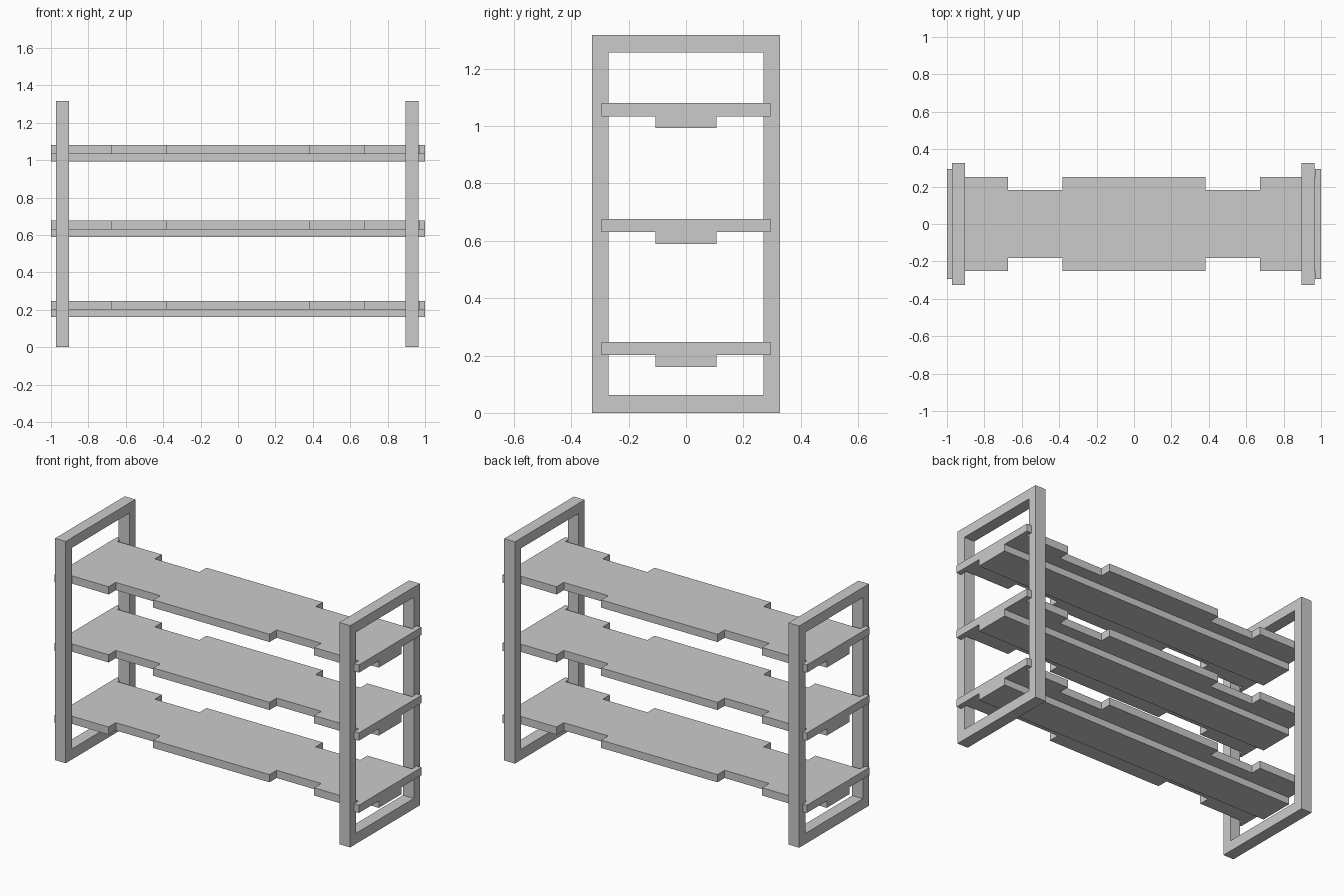
import bpy, bmesh
from mathutils import Vector

if "Cube" in bpy.data.objects:
    bpy.data.objects.remove(bpy.data.objects["Cube"])


def prism(name, outline, depth):
    """Solid from a closed 3D outline, pushed along the depth vector."""
    bm = bmesh.new()
    face = bm.faces.new([bm.verts.new(p) for p in outline])
    ext = bmesh.ops.extrude_face_region(bm, geom=[face])
    moved = [g for g in ext["geom"] if isinstance(g, bmesh.types.BMVert)]
    bmesh.ops.translate(bm, verts=moved, vec=Vector(depth))
    bmesh.ops.recalc_face_normals(bm, faces=bm.faces)
    return finish(name, bm)


def finish(name, bm):
    mesh = bpy.data.meshes.new(name)
    bm.to_mesh(mesh)
    bm.free()
    obj = bpy.data.objects.new(name, mesh)
    bpy.context.collection.objects.link(obj)
    return obj


def rectangle(bm, x, y, z0, z1):
    return [bm.verts.new(p) for p in ((x, -y, z0), (x, y, z0), (x, y, z1), (x, -y, z1))]


def end_frame(name, x0, x1):
    """Upright rectangular ring in the y-z plane."""
    bm = bmesh.new()
    outer = [rectangle(bm, x, 0.327, 0, 1.317) for x in (x0, x1)]
    inner = [rectangle(bm, x, 0.27, 0.063, 1.257) for x in (x0, x1)]
    loops = [outer[0], outer[1], inner[1], inner[0]]
    for a, b in zip(loops, loops[1:] + loops[:1]):
        for i in range(4):
            j = (i + 1) % 4
            bm.faces.new((a[i], a[j], b[j], b[i]))
    bmesh.ops.recalc_face_normals(bm, faces=bm.faces)
    return finish(name, bm)


# End frames
end_frame("left_frame", -0.973, -0.903)
end_frame("right_frame", 0.895, 0.966)

# Shelf outline: one quarter, mirrored to all four; end tabs hook behind the posts
quarter = [(0.382, 0.25), (0.382, 0.183), (0.675, 0.183), (0.675, 0.25),
           (0.968, 0.25), (0.968, 0.294), (1.0, 0.294)]
back = [(-x, y) for x, y in reversed(quarter)] + quarter
outline = back + [(x, -y) for x, y in reversed(back)]

# Three shelves, each with a full-length stiffening rib underneath
for label, top in (("lower", 0.247), ("middle", 0.676), ("upper", 1.08)):
    under = top - 0.046
    prism(label + "_shelf", [(x, y, under) for x, y in outline], (0, 0, 0.046))
    rib = [(-1, -0.107, under), (-1, 0.107, under),
           (-1, 0.107, under - 0.041), (-1, -0.107, under - 0.041)]
    prism(label + "_shelf_rib", rib, (2, 0, 0))
